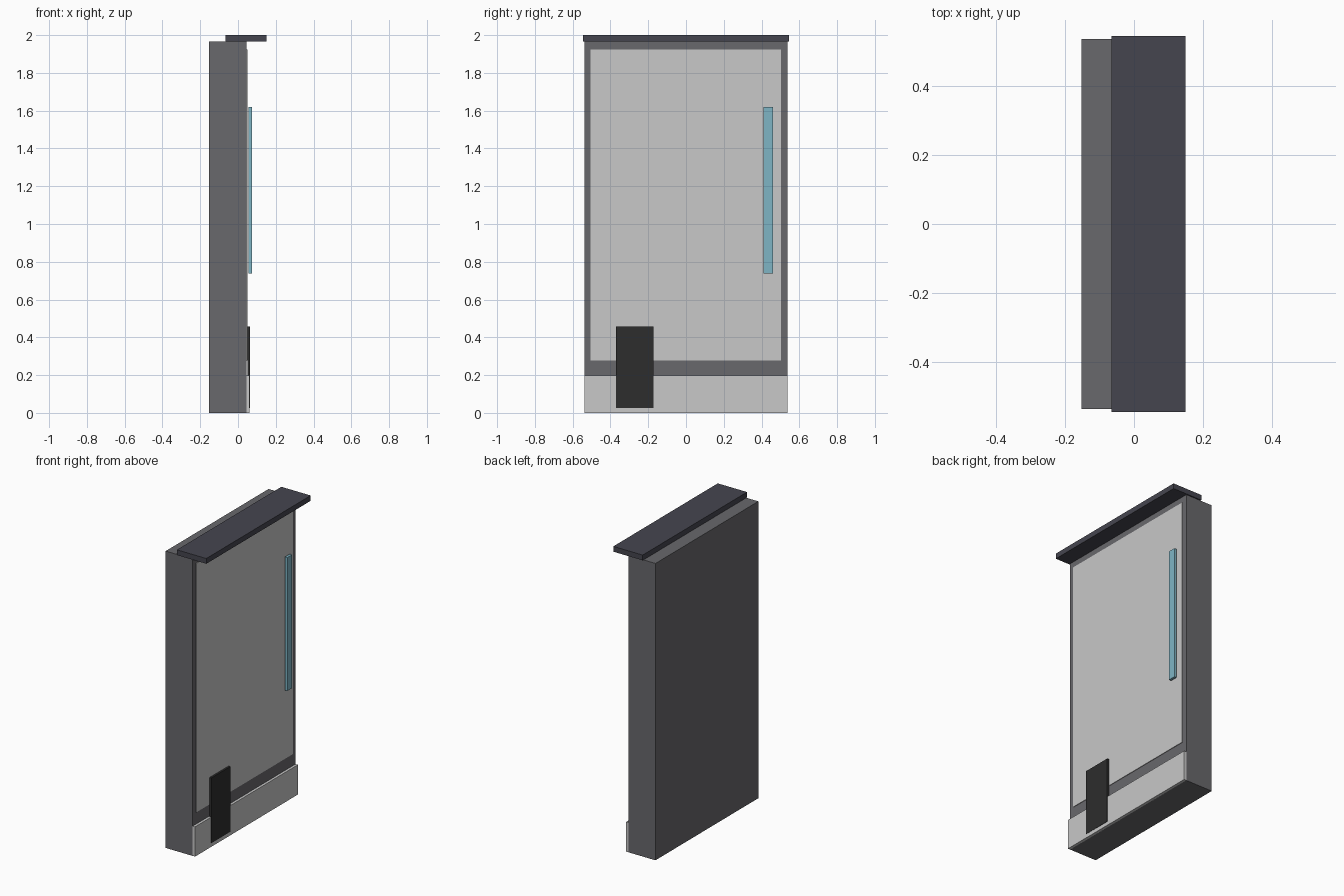
import bpy

if "Cube" in bpy.data.objects:
    bpy.data.objects.remove(bpy.data.objects["Cube"])


def material(name, rgb):
    m = bpy.data.materials.new(name)
    m.diffuse_color = (*rgb, 1)
    m.use_nodes = True
    m.node_tree.nodes["Principled BSDF"].inputs["Base Color"].default_value = m.diffuse_color
    return m


def box(name, x, y, z, mat):
    """Axis-aligned box from (min, max) ranges."""
    bpy.ops.mesh.primitive_cube_add(size=1, location=[sum(r) / 2 for r in (x, y, z)])
    o = bpy.context.object
    o.name = name
    o.scale = [r[1] - r[0] for r in (x, y, z)]
    bpy.ops.object.transform_apply(location=False, rotation=False, scale=True)
    o.data.materials.append(mat)
    return o


grey = material("mid grey", (0.14, 0.138, 0.15))
pale = material("pale grey", (0.578, 0.578, 0.578))
slate = material("dark slate", (0.06, 0.06, 0.078))
blue = material("light blue", (0.21, 0.46, 0.56))
black = material("near black", (0.026, 0.026, 0.026))

# Wall slab and overhanging top cap
box("wall_body", (-0.153, 0.045), (-0.538, 0.538), (0, 1.965), grey)
box("top_cap", (-0.065, 0.15), (-0.546, 0.546), (1.965, 2.0), slate)

# Raised face panel and skirting board
box("face_panel", (0.043, 0.049), (-0.505, 0.503), (0.277, 1.925), pale)
box("skirting", (0.043, 0.062), (-0.538, 0.538), (0, 0.197), pale)

# Floating light strip and dark plate
box("light_strip", (0.056, 0.073), (0.411, 0.461), (0.737, 1.62), blue)
box("dark_plate", (0.051, 0.064), (-0.37, -0.172), (0.025, 0.457), black)
